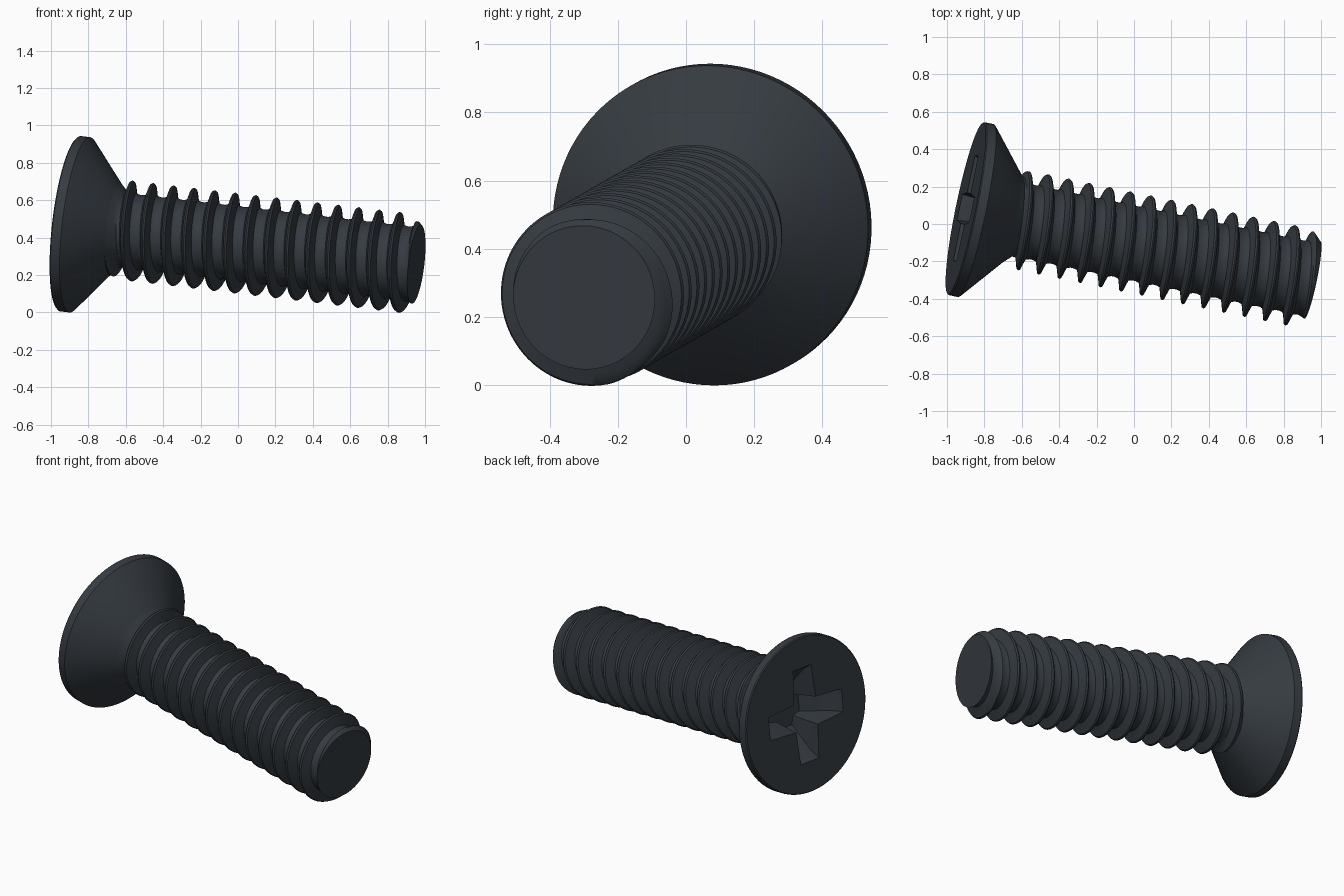
import bpy, bmesh, math
from mathutils import Vector, Matrix

cube = bpy.data.objects.get("Cube")
if cube:
    bpy.data.objects.remove(cube, do_unlink=True)

# Dark steel, used everywhere
steel = bpy.data.materials.new("dark blue grey steel")
steel.use_nodes = True
colour = (0.036, 0.044, 0.053, 1)
steel.diffuse_color = colour
steel.node_tree.nodes["Principled BSDF"].inputs["Base Color"].default_value = colour

# Screw frame: local z runs from the head face to the tip
axis = Vector((1, -0.206, -0.1175)).normalized()
up = (Vector((0, 0, 1)) - axis * axis.z).normalized()
side = up.cross(axis)
frame = Matrix((side, up, axis)).transposed().to_4x4()
frame.translation = (-0.9, 0.083, 0.475)

SEGMENTS = 96


def finish(bm, name, angle=30):
    bmesh.ops.remove_doubles(bm, verts=bm.verts, dist=1e-5)
    bmesh.ops.recalc_face_normals(bm, faces=bm.faces)
    mesh = bpy.data.meshes.new(name)
    bm.to_mesh(mesh)
    bm.free()
    mesh.materials.append(steel)
    obj = bpy.data.objects.new(name, mesh)
    obj.matrix_world = frame
    bpy.context.collection.objects.link(obj)
    return obj


def smooth(obj, angle):
    bpy.ops.object.select_all(action='DESELECT')
    obj.select_set(True)
    bpy.context.view_layer.objects.active = obj
    bpy.ops.object.shade_smooth_by_angle(angle=math.radians(angle))


def bridge(bm, rings, closed=True):
    for a, b in zip(rings, rings[1:]):
        for i in range(len(a) if closed else len(a) - 1):
            j = (i + 1) % len(a)
            bm.faces.new((a[i], a[j], b[j], b[i]))


def lerp(t, t0, t1, a, b):
    f = min(max((t - t0) / (t1 - t0), 0), 1)
    return a + (b - a) * f


# Countersunk head
bm = bmesh.new()
rings = []
for t, r in [(0, 0.466), (0.006, 0.472), (0.056, 0.472), (0.062, 0.467), (0.25, 0.245)]:
    rings.append([bm.verts.new((r * math.cos(a), r * math.sin(a), t))
                  for a in (math.tau * i / SEGMENTS for i in range(SEGMENTS))])
bridge(bm, rings)
bm.faces.new(rings[0])
bm.faces.new(rings[-1])
head = finish(bm, "countersunk_head")

# Tapered cross recess cut into the head
bm = bmesh.new()
rings = []
for t, reach, half in [(-0.02, 0.30, 0.072), (0.06, 0.25, 0.066), (0.19, 0.12, 0.055)]:
    ring = []
    for k in range(4):
        turn = Matrix.Rotation(k * math.pi / 2, 3, 'Z')
        for x, y in [(reach, -half), (reach, half), (half * 1.2, half * 1.2)]:
            ring.append(bm.verts.new(turn @ Vector((x, y, t))))
    rings.append(ring)
bridge(bm, rings)
bm.faces.new(rings[0])
bm.faces.new(rings[-1])
cutter = finish(bm, "recess_cutter")
cutter.hide_render = True
cut = head.modifiers.new("recess", 'BOOLEAN')
cut.operation = 'DIFFERENCE'
cut.solver = 'EXACT'
cut.object = cutter
bpy.context.view_layer.objects.active = head
bpy.ops.object.modifier_apply(modifier=cut.name)
bpy.data.objects.remove(cutter, do_unlink=True)
smooth(head, 28)

# Threaded shank: helical rows, trimmed to rings at the neck and the tip
START, END, PITCH = 0.25, 1.905, 0.113
ROOT, CREST = 0.197, 0.268
CREST_PHASE = 1.784 - PITCH / 4
profile = [(-0.42, 0), (-0.25, 0.08), (-0.17, 0.45), (-0.08, 0.92),
           (0, 1), (0.08, 0.92), (0.17, 0.45), (0.25, 0.08), (0.42, 0)]


def thread_radius(t, height):
    low = max(lerp(t, START, 0.30, 0.245, ROOT), lerp(t, 1.87, END, ROOT, 0.212))
    high = min(lerp(t, START, 0.30, 0.245, CREST), lerp(t, 1.845, END, CREST, 0.212))
    return min(max(ROOT + (CREST - ROOT) * height, low), high)


bm = bmesh.new()
rows = []
for turn in range(-16, 4):
    for offset, height in profile:
        s = CREST_PHASE + (turn + offset) * PITCH
        row = []
        for i in range(SEGMENTS + 1):
            a = math.tau * i / SEGMENTS
            t = min(max(s + PITCH * i / SEGMENTS, START), END)
            r = thread_radius(t, height)
            row.append(bm.verts.new((r * math.cos(a), r * math.sin(a), t)))
        rows.append(row)
bridge(bm, rows, closed=False)
bmesh.ops.remove_doubles(bm, verts=bm.verts, dist=1e-5)
bmesh.ops.holes_fill(bm, edges=[e for e in bm.edges if e.is_boundary], sides=0)
shank = finish(bm, "threaded_shank")
smooth(shank, 40)
